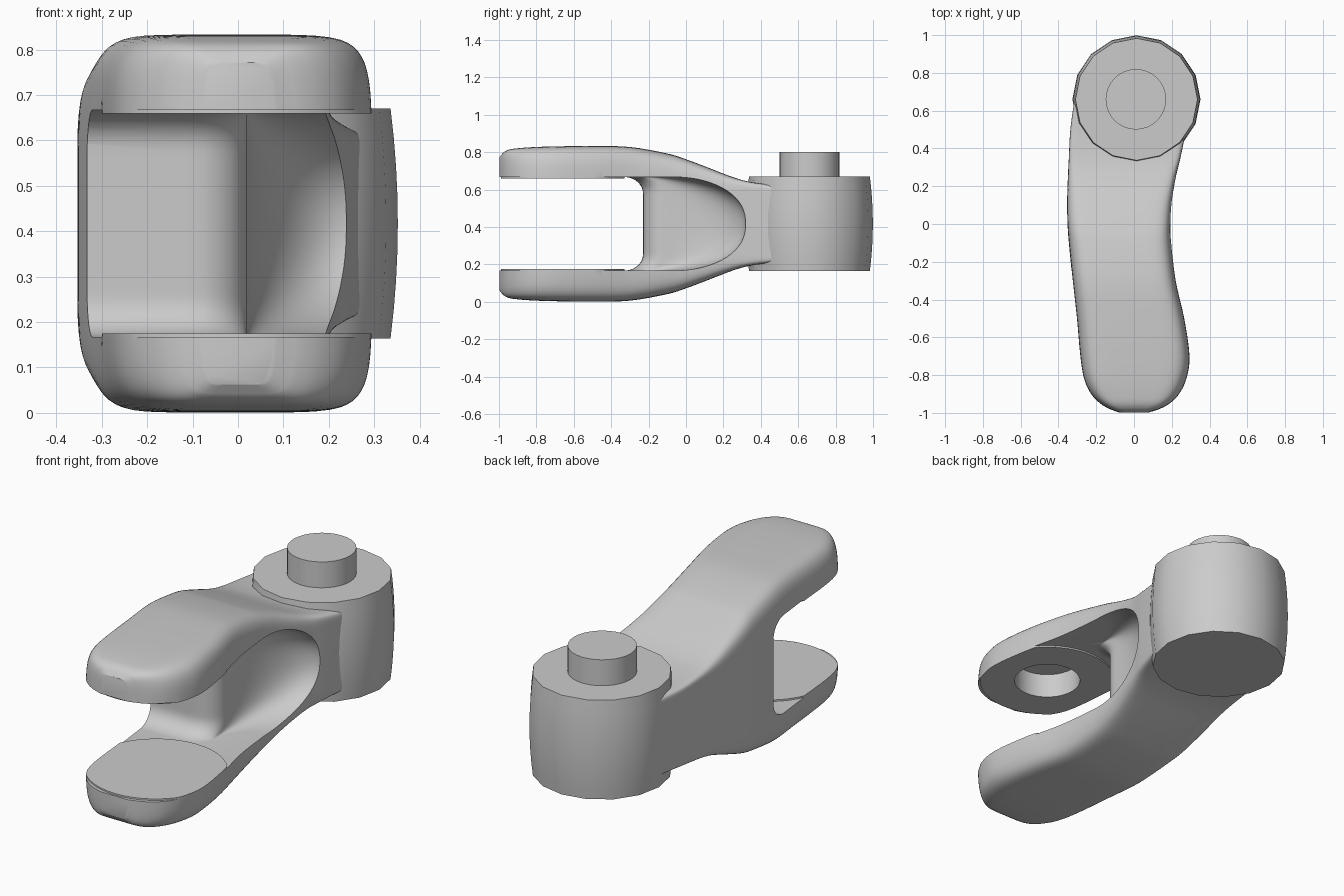
import bpy, bmesh
from math import sin, cos, pi, radians, copysign, sqrt

if "Cube" in bpy.data.objects:
    bpy.data.objects.remove(bpy.data.objects["Cube"])

MID = 0.417  # height of the symmetry plane


def loft(name, rings):
    """Skin a stack of equal-length point rings and cap both ends."""
    bm = bmesh.new()
    rows = [[bm.verts.new(p) for p in ring] for ring in rings]
    for a, b in zip(rows, rows[1:]):
        for i in range(len(a)):
            j = (i + 1) % len(a)
            bm.faces.new((a[i], a[j], b[j], b[i]))
    bm.faces.new(rows[0])
    bm.faces.new(rows[-1])
    bmesh.ops.recalc_face_normals(bm, faces=bm.faces)
    me = bpy.data.meshes.new(name)
    bm.to_mesh(me)
    bm.free()
    ob = bpy.data.objects.new(name, me)
    bpy.context.collection.objects.link(ob)
    return ob


def turned(name, x, y, profile, n):
    """Round part about a vertical axis from (radius, z) pairs."""
    return loft(name, [[(x + r * cos(2 * pi * i / n), y + r * sin(2 * pi * i / n), z)
                        for i in range(n)] for r, z in profile])


def select(ob):
    bpy.ops.object.select_all(action='DESELECT')
    ob.select_set(True)
    bpy.context.view_layer.objects.active = ob


def cut(ob, tool):
    m = ob.modifiers.new("cut", 'BOOLEAN')
    m.operation = 'DIFFERENCE'
    m.solver = 'EXACT'
    m.object = tool
    select(ob)
    bpy.ops.object.modifier_apply(modifier=m.name)
    bpy.data.objects.remove(tool)


def smooth_stations(st, steps):
    """Catmull-Rom refinement of the section table."""
    out = []
    for i in range(len(st) - 1):
        p0, p1, p2, p3 = st[max(i - 1, 0)], st[i], st[i + 1], st[min(i + 2, len(st) - 1)]
        for k in range(steps):
            t = k / steps
            out.append([b + t * t * (3 - 2 * t) * (c - b) if i == 0 else
                        0.5 * (2 * b + (c - a) * t + (2 * a - 5 * b + 4 * c - d) * t * t
                               + (3 * b - a - 3 * c + d) * t ** 3)
                        for a, b, c, d in zip(p0, p1, p2, p3)])
    return out + [st[-1]]


# Forked body: y, left x, right x, half height, squareness
stations = [
    (-0.998, -0.08, 0.08, 0.355, 7), (-0.98, -0.13, 0.135, 0.378, 7),
    (-0.95, -0.18, 0.19, 0.396, 7), (-0.90, -0.228, 0.24, 0.404, 7),
    (-0.82, -0.265, 0.278, 0.410, 7), (-0.70, -0.285, 0.295, 0.414, 7),
    (-0.50, -0.303, 0.267, 0.416, 7), (-0.30, -0.325, 0.222, 0.411, 7),
    (-0.10, -0.345, 0.199, 0.376, 7), (0.0, -0.352, 0.195, 0.345, 8),
    (0.12, -0.354, 0.202, 0.30, 9), (0.25, -0.35, 0.222, 0.25, 12),
    (0.35, -0.345, 0.246, 0.223, 18), (0.50, -0.337, 0.275, 0.205, 24),
    (0.66, -0.315, 0.29, 0.20, 24)]


def section(y, xl, xr, h, power, n=56):
    cx, w = (xl + xr) / 2, (xr - xl) / 2
    ring = []
    for i in range(n):
        a = 2 * pi * (i + 0.5) / n
        c, s = cos(a), sin(a)
        ring.append((cx + w * copysign(abs(c) ** (2 / power), c), y,
                     MID + h * copysign(abs(s) ** (2 / power), s)))
    return ring


body = loft("forked_body", [section(*s) for s in smooth_stations(stations, 4)])


# Slot with filleted back wall, rounding into a scooped pocket on the right
def slot_slice(s):
    t = sin(pi / 2 * s)
    u = abs(t)
    fillet = 1.0 if u < 0.65 else sqrt(max(0, 1 - ((u - 0.65) / 0.35) ** 2))
    yl = -0.33 + 0.10 * fillet
    yr = -0.05 + 0.37 * sqrt(max(0, 1 - u ** 2.3))
    plan = [(-0.7, -1.3), (-0.7, yl), (-0.12, yl)]
    for k in range(1, 8):  # rounded front edge of the web
        a = pi / 2 * k / 8
        plan.append((-0.10 + 0.12 * sin(a), yl + 0.11 * (1 - cos(a))))
    for k in range(15):  # scoop
        a = pi / 2 * k / 14
        plan.append((0.02 + 0.23 * (1 - cos(a)), yl + 0.11 + (yr - yl - 0.11) * sin(a)))
    plan += [(0.7, yr + 0.06), (0.7, -1.3)]
    return [(x, y, MID + 0.25 * t) for x, y in plan]


slot = loft("slot_cutter", [slot_slice(i / 16) for i in range(-16, 17)])
# Raised round pads on the inner faces of the prongs
for z0, z1 in ((0.05, 0.175), (0.659, 0.78)):
    cut(slot, turned("pad_cutter", 0.0, -0.66, [(0.33, z0), (0.33, z1)], 48))
cut(body, slot)
# Blind socket in the upper prong
cut(body, turned("socket_cutter", 0.0, -0.66, [(0.16, 0.60), (0.16, 0.785)], 32))

# Slightly bulged barrel and its pin
barrel = turned("barrel", 0.013, 0.66,
                [(0.323 + 0.016 * (1 - (i / 4) ** 2), MID + 0.253 * i / 4) for i in range(-4, 5)], 16)
pin = turned("pin", 0.01, 0.66, [(0.16, 0.60), (0.16, 0.802)], 32)

for ob in (body, barrel, pin):
    select(ob)
    bpy.ops.object.shade_smooth_by_angle(angle=radians(35))
